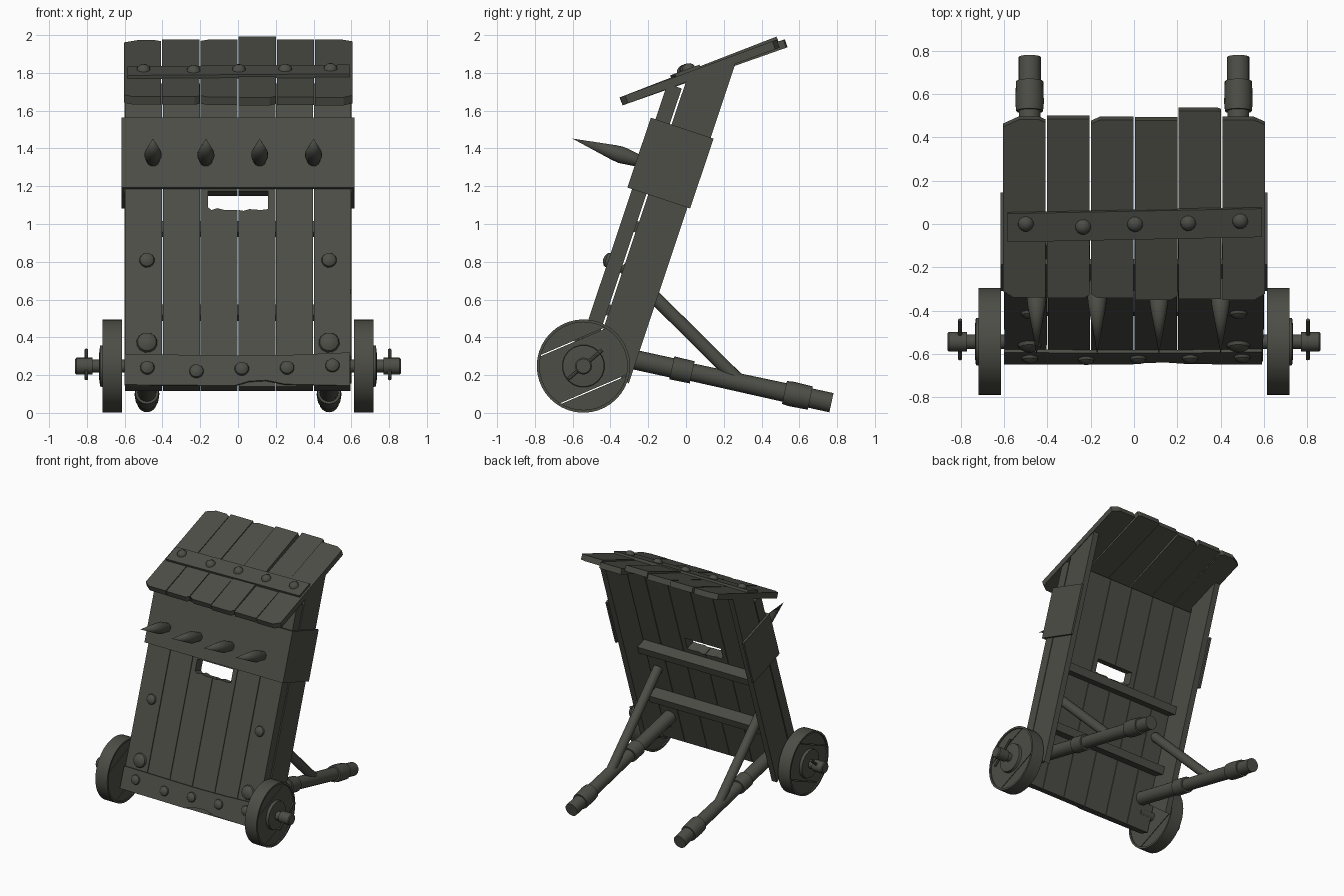
import bpy, bmesh, math, random
from mathutils import Vector, Matrix

if "Cube" in bpy.data.objects:
    bpy.data.objects.remove(bpy.data.objects["Cube"])

random.seed(4)
mat = bpy.data.materials.new("dark_weathered_grey")
mat.diffuse_color = (0.075, 0.075, 0.063, 1)
mat.use_nodes = True
mat.node_tree.nodes["Principled BSDF"].inputs["Base Color"].default_value = mat.diffuse_color


def finish(name, bm, smooth=False):
    bmesh.ops.remove_doubles(bm, verts=bm.verts, dist=1e-5)
    bmesh.ops.recalc_face_normals(bm, faces=bm.faces)
    me = bpy.data.meshes.new(name)
    bm.to_mesh(me)
    bm.free()
    me.materials.append(mat)
    ob = bpy.data.objects.new(name, me)
    bpy.context.collection.objects.link(ob)
    if smooth:
        bpy.ops.object.select_all(action='DESELECT')
        ob.select_set(True)
        bpy.context.view_layer.objects.active = ob
        bpy.ops.object.shade_smooth_by_angle(angle=math.radians(35))
    return ob


def frame(origin, a, b):
    """Matrix with local x = a, local y = b, local z = a x b."""
    a, b = Vector(a), Vector(b)
    m = Matrix((a, b, a.cross(b))).transposed().to_4x4()
    return Matrix.Translation(origin) @ m


def prism(name, m, pts, z0, z1):
    bm = bmesh.new()
    lo = [bm.verts.new(m @ Vector((x, y, z0))) for x, y in pts]
    hi = [bm.verts.new(m @ Vector((x, y, z1))) for x, y in pts]
    bm.faces.new(lo)
    bm.faces.new(hi)
    for i in range(len(pts)):
        j = (i + 1) % len(pts)
        bm.faces.new((lo[i], lo[j], hi[j], hi[i]))
    return finish(name, bm)


def lathe(name, p, direction, profile, segs=16):
    """Revolve (distance, radius) points around an axis from p."""
    d = Vector(direction).normalized()
    a = d.orthogonal().normalized()
    b = d.cross(a)
    bm = bmesh.new()
    rings = []
    for t, r in profile:
        rings.append([bm.verts.new(Vector(p) + d * t + (a * math.cos(k) + b * math.sin(k)) * r)
                      for k in (2 * math.pi * i / segs for i in range(segs))])
    for r0, r1 in zip(rings, rings[1:]):
        for i in range(segs):
            j = (i + 1) % segs
            bm.faces.new((r0[i], r0[j], r1[j], r1[i]))
    return finish(name, bm, True)


def rod(name, p, q, r, segs=16):
    d = Vector(q) - Vector(p)
    return lathe(name, p, d, [(0, 0), (0, r), (d.length, r), (d.length, 0)], segs)


def bolt(name, p, d, r, h=0.028):
    lathe(name, p, d, [(0, r), (h * .45, r * .9), (h * .8, r * .55), (h, 0)], 12)


# Leaning shield frame: U runs up the boards, O points out of the front
T = math.radians(18.5)
X = Vector((1, 0, 0))
U = Vector((0, math.sin(T), math.cos(T)))
O = X.cross(U)
P0 = Vector((0, -0.635, 0.14))
face = frame(P0, X, U)


def on_face(x, u, o=0):
    return face @ Vector((x, u, o))


# Front boards, the middle two cut by the viewing slot
for i in range(6):
    a = -0.6 + 0.2 * i + 0.002
    b = a + 0.196
    w = random.uniform(0, 0.004)
    if i == 2:
        pts = [(a, 0), (b, 0), (b, .985), (-.07, .985), (-.11, .995), (-.14, .985),
               (-.16, 1.0), (-.16, 1.09), (b, 1.09), (b, 1.69), (a, 1.69)]
    elif i == 3:
        pts = [(a, 0), (b, 0), (b, 1.69), (a, 1.69), (a, 1.09), (.16, 1.09),
               (.16, .99), (.12, .985), (.06, .99), (.03, .98), (a, .985)]
    else:
        pts = [(a, 0), (b - w, 0), (b, 1.69), (a + w, 1.69)]
    prism(f"front_board_{i}", face, pts, -0.08, 0)

# Side panels behind the boards, top cut to the roof slope
side = frame(P0, U, -O)
for s in (-1, 1):
    x = sorted((s * 0.553, s * 0.6))
    prism("side_panel", side, [(.2, .09), (.12, .31), (1.905, .308), (1.73, .09)], *x)

# Iron band wrapped round front and sides
wrap = frame(P0, X, O)
w, t = 0.617, 0.016
prism("wrap_band", wrap, [(-w, -.324), (-w, .026), (w, .026), (w, -.324), (w - t, -.324),
                          (w - t, .001), (t - w, .001), (t - w, -.324)], -1.492, -1.102)

# Spikes on the band
for x in (-0.45, -0.17, 0.115, 0.4):
    lathe("spike", on_face(x, 1.255, 0.02), O,
          [(0, .034), (.03, .038), (.09, .046), (.13, .042), (.365, 0)], 12)

# Bottom plate with a chipped lower edge
prism("bottom_plate", face, [(-.6, .005), (-.02, .0), (.06, .025), (.15, .03), (.25, .008), (.592, .0),
                             (.592, .185), (.3, .172), (.05, .168), (-.6, .175)], 0, 0.015)
for x, u in ((-.48, .1), (-.22, .08), (.02, .094), (.26, .1), (.5, .112)):
    bolt("plate_bolt", on_face(x, u, .014), O, .039)
for s in (-1, 1):
    bolt("strut_bolt", on_face(s * .482, .705), O, .041)
    bolt("handle_bolt", on_face(s * .482, .245), O, .056, .035)

# Cross bars on the back
for u, n in ((.92, .17), (.455, .18)):
    prism("cross_bar", face, [(-.555, u - .03), (.555, u - .03), (.555, u + .03), (-.555, u + .03)], -n, -.08)


# Roof planks with worn corners
def roof_frame(deg):
    k = math.radians(deg)
    return frame((0, -0.33, 1.63), X, (0, math.cos(k), math.sin(k)))


lengths = (.88, .885, .88, .885, .92, .88)
tilts = (20, 20.2, 20.2, 21.2, 19.4, 20.2)
chips = ((.07, .03, .03, .0), (.0, .0, .0, .015), (.04, .0, .02, .0),
         (.0, .0, .0, .02), (.0, .015, .0, .0), (.0, .05, .0, .03))
for i in range(6):
    a = -0.607 + 0.2025 * i + .003
    b = a + .1965
    L = lengths[i]
    tl, tr, bl, br = chips[i]
    z = random.uniform(-.01, .008)
    pts = [(a, z + bl), (a + bl * 1.5 + .002, z), (b - br * 1.5 - .002, z), (b, z + br),
           (b, L - tr * .5), (b - tr - .002, L), (a + tl + .002, L), (a, L - tl * .5)]
    prism(f"roof_plank_{i}", roof_frame(tilts[i]), pts, 0, 0.045)

# Roof strap and its bolts
roof = roof_frame(20.2)
prism("roof_strap", roof, [(-.585, .285), (.59, .31), (.59, .45), (-.585, .425)], .04, .062)
for x, r in ((-.5, .375), (-.235, .36), (.005, .373), (.25, .378), (.49, .388)):
    bolt("roof_bolt", roof @ Vector((x, r, .06)), roof.to_3x3() @ Vector((0, 0, 1)), .037, .032)

# Wheels: three planks, tyre, hub, axle stub and cross pin
C = Vector((0, -0.543, 0.248))
seam = math.radians(23.2)
disc = frame(C, (0, math.cos(seam), math.sin(seam)), (0, -math.sin(seam), math.cos(seam)))
R = 0.236


def slice_pts(b0, b1):
    a0, a1 = math.asin(b0 / R), math.asin(b1 / R)
    n = 14
    right = [a0 + (a1 - a0) * i / n for i in range(n + 1)]
    ang = right + [math.pi - k for k in reversed(right)]
    pts = [(R * math.cos(k), R * math.sin(k)) for k in ang]
    return [p for i, p in enumerate(pts) if (Vector(p) - Vector(pts[i - 1])).length > 1e-4]


for s in (-1, 1):
    D = (s, 0, 0)
    for b0, b1 in ((-R, -.138), (-.132, .137), (.143, R)):
        prism("wheel_plank", disc, slice_pts(b0, b1), *sorted((s * .622, s * .708)))
    lathe("wheel_tyre", C, D, [(.613, .232), (.613, .247), (.718, .247), (.718, .232), (.613, .232)], 40)
    lathe("wheel_hub", C, D, [(.69, 0), (.69, .115), (.73, .11), (.735, .07), (.735, 0)], 20)
    lathe("axle", C, D, [(.5, 0), (.5, .034), (.77, .034), (.77, .045), (.855, .045), (.862, .038), (.862, 0)])
    c = C + Vector((s * .803, 0, 0))
    v = Vector((0, .1, .085))
    rod("axle_pin", c - v * .8, c + v, .01, 8)

# Ground handles with collars and diagonal struts
A, B = Vector((0, -.485, .328)), Vector((0, .77, .054))
ln = (B - A).length
for s in (-1, 1):
    off = Vector((s * .482, 0, 0))
    lathe("handle", A + off, B - A,
          [(0, 0), (0, .052), (.42, .052), (.42, .062), (.53, .06), (.53, .047), (1.03, .05),
           (1.03, .062), (1.07, .066), (1.17, .063), (1.17, .052), (ln, .052), (ln, 0)])
    rod("strut", Vector((s * .482, -.336, .78)), Vector((s * .482, .28, .17)), .036)
